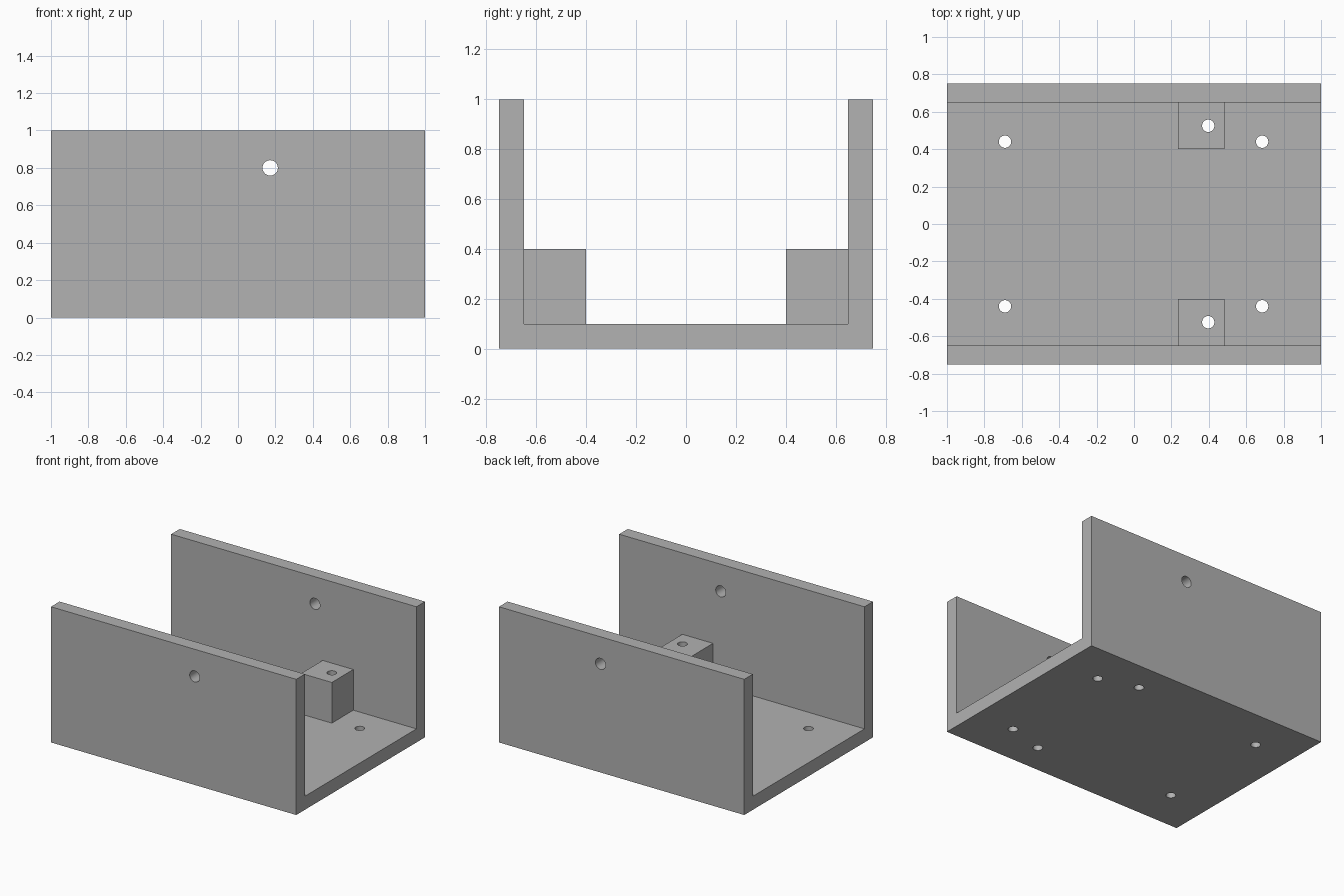
import bpy
import bmesh
from mathutils import Matrix

if "Cube" in bpy.data.objects:
    bpy.data.objects.remove(bpy.data.objects["Cube"], do_unlink=True)

grey = bpy.data.materials.new("plain grey")
grey.use_nodes = True
COLOUR = (0.445, 0.445, 0.445, 1)
grey.diffuse_color = COLOUR
grey.node_tree.nodes["Principled BSDF"].inputs["Base Color"].default_value = COLOUR


def make_object(name, bm):
    bmesh.ops.recalc_face_normals(bm, faces=bm.faces)
    mesh = bpy.data.meshes.new(name)
    bm.to_mesh(mesh)
    bm.free()
    mesh.materials.append(grey)
    obj = bpy.data.objects.new(name, mesh)
    bpy.context.collection.objects.link(obj)
    return obj


def box(name, low, high):
    bm = bmesh.new()
    bmesh.ops.create_cube(bm, size=1)
    for v in bm.verts:
        v.co = [lo if c < 0 else hi for c, lo, hi in zip(v.co, low, high)]
    return make_object(name, bm)


def drill(name, centre, radius, depth, axis="Z"):
    bm = bmesh.new()
    bmesh.ops.create_cone(bm, cap_ends=True, segments=48, radius1=radius,
                          radius2=radius, depth=depth)
    turn = Matrix.Rotation(1.5707963, 4, "X") if axis == "Y" else Matrix()
    bm.transform(Matrix.Translation(centre) @ turn)
    return make_object(name, bm)


def combine(target, tool, operation):
    mod = target.modifiers.new(tool.name, "BOOLEAN")
    mod.operation = operation
    mod.solver = "EXACT"
    mod.object = tool
    bpy.context.view_layer.objects.active = target
    bpy.ops.object.modifier_apply(modifier=mod.name)
    bpy.data.objects.remove(tool, do_unlink=True)


# U-shaped channel: floor and two side walls, extruded along x
profile = [(-0.75, 0), (0.75, 0), (0.75, 1), (0.65, 1),
           (0.65, 0.1), (-0.65, 0.1), (-0.65, 1), (-0.75, 1)]
bm = bmesh.new()
face = bm.faces.new([bm.verts.new((-1, y, z)) for y, z in profile])
ext = bmesh.ops.extrude_face_region(bm, geom=[face])["geom"]
bmesh.ops.translate(bm, vec=(2, 0, 0),
                    verts=[g for g in ext if isinstance(g, bmesh.types.BMVert)])
channel = make_object("channel_bracket", bm)

# Mounting blocks in the corners, sunk slightly into floor and wall
for side in (-1, 1):
    y0, y1 = sorted((side * 0.4, side * 0.7))
    combine(channel, box("mounting_block", (0.235, y0, 0.05), (0.485, y1, 0.4)), "UNION")

# Vertical screw holes through the floor and the blocks
for side in (-1, 1):
    for x, y in ((-0.69, 0.44), (0.685, 0.44), (0.397, 0.525)):
        combine(channel, drill("screw_hole", (x, side * y, 0.2), 0.033, 1), "DIFFERENCE")

# Pivot hole through both side walls
combine(channel, drill("pivot_hole", (0.172, 0, 0.8), 0.041, 2, "Y"), "DIFFERENCE")

# Smooth hole walls, keep all other edges sharp
channel.select_set(True)
bpy.context.view_layer.objects.active = channel
bpy.ops.object.shade_smooth_by_angle(angle=0.5)
